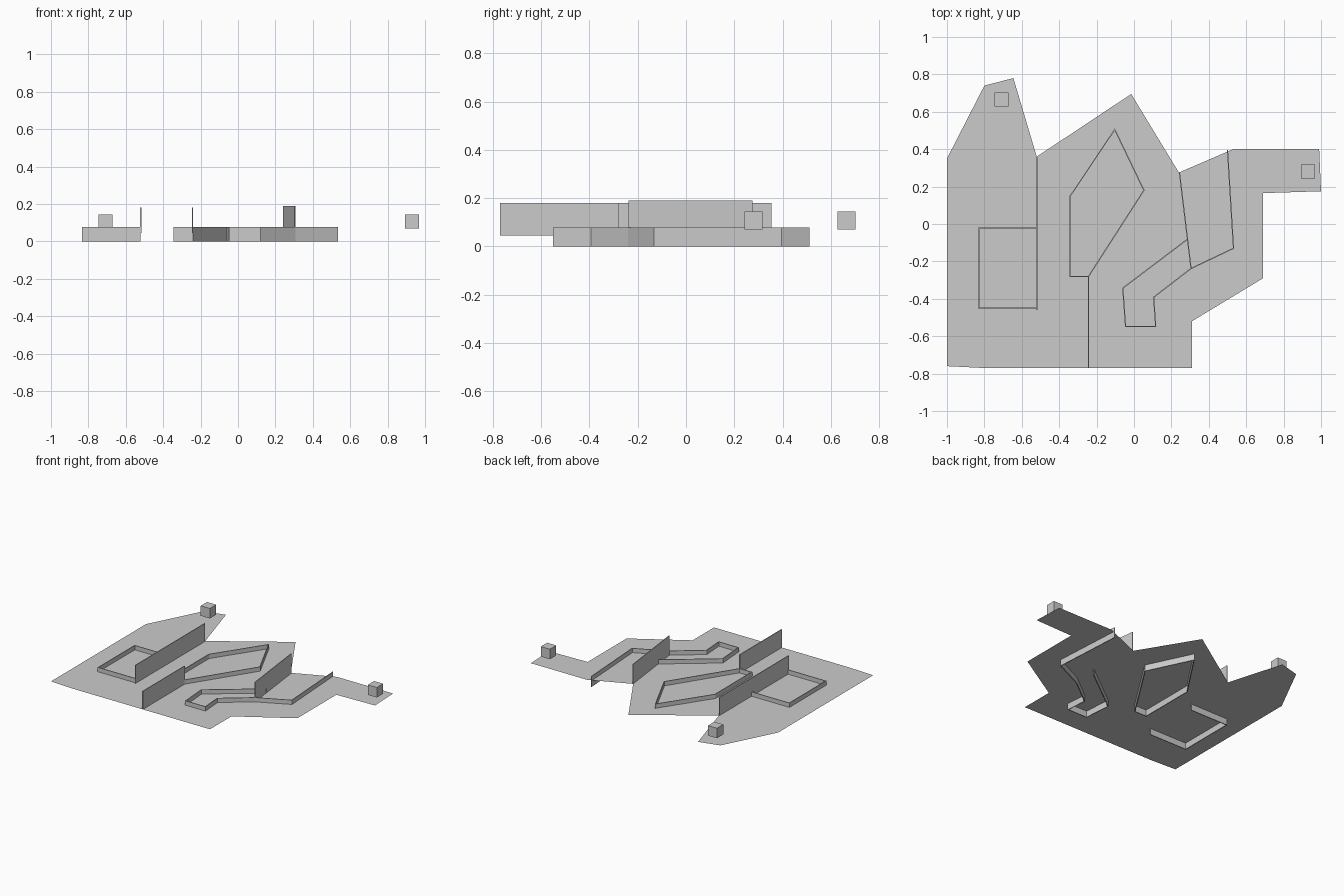
import bpy, bmesh

if "Cube" in bpy.data.objects:
    bpy.data.objects.remove(bpy.data.objects["Cube"])

FLOOR_Z = 0.046


def finish(name, bm):
    mesh = bpy.data.meshes.new(name)
    bm.to_mesh(mesh)
    bm.free()
    ob = bpy.data.objects.new(name, mesh)
    bpy.context.collection.objects.link(ob)
    return ob


def wall(name, path, z0, z1, closed=False, thickness=0.006):
    """Thin upright wall following a plan path."""
    bm = bmesh.new()
    low = [bm.verts.new((x, y, z0)) for x, y in path]
    top = [bm.verts.new((x, y, z1)) for x, y in path]
    n = len(path)
    for i in range(n if closed else n - 1):
        j = (i + 1) % n
        bm.faces.new((low[i], low[j], top[j], top[i]))
    ob = finish(name, bm)
    mod = ob.modifiers.new("thickness", "SOLIDIFY")
    mod.thickness = thickness
    mod.offset = 0
    mod.use_even_offset = True
    return ob


def marker(name, x, y):
    bm = bmesh.new()
    bmesh.ops.create_cube(bm, size=0.074)
    bmesh.ops.translate(bm, verts=bm.verts, vec=(x, y, 0.107))
    return finish(name, bm)


# Flat floor sheet
outline = [(-1, 0.35), (-1, -0.76), (-0.8, -0.77), (0.31, -0.77), (0.31, -0.52),
           (0.69, -0.29), (0.69, 0.165), (1, 0.175), (0.99, 0.40), (0.53, 0.40),
           (0.24, 0.275), (-0.015, 0.695), (-0.52, 0.36), (-0.645, 0.78),
           (-0.80, 0.74), (-0.72, 0.35)]
bm = bmesh.new()
face = bm.faces.new([bm.verts.new((x, y, FLOOR_Z)) for x, y in outline])
bmesh.ops.triangulate(bm, faces=[face])
finish("floor", bm)

# Low walls, which pass through the floor
LOW = 0.078
wall("low_wall_left", [(-0.52, -0.023), (-0.83, -0.023), (-0.83, -0.45), (-0.52, -0.45)], 0, LOW)
wall("low_wall_centre", [(-0.342, -0.28), (-0.342, 0.148), (-0.103, 0.505),
                         (0.053, 0.18), (-0.243, -0.28)], 0, LOW, closed=True)
wall("low_wall_right", [(0.288, -0.08), (-0.06, -0.343), (-0.045, -0.548), (0.116, -0.548),
                        (0.105, -0.392), (0.305, -0.238), (0.532, -0.13), (0.50, 0.395)], 0, LOW)

# Tall dividing walls standing on the floor
wall("tall_wall_left", [(-0.52, -0.46), (-0.52, 0.355)], FLOOR_Z, 0.18)
wall("tall_wall_front", [(-0.243, -0.77), (-0.243, -0.28)], FLOOR_Z, 0.18)
wall("tall_wall_right", [(0.243, 0.275), (0.305, -0.238)], FLOOR_Z, 0.19)

# Cube markers at the ends of the two arms
marker("marker_back", -0.708, 0.665)
marker("marker_right", 0.93, 0.28)
